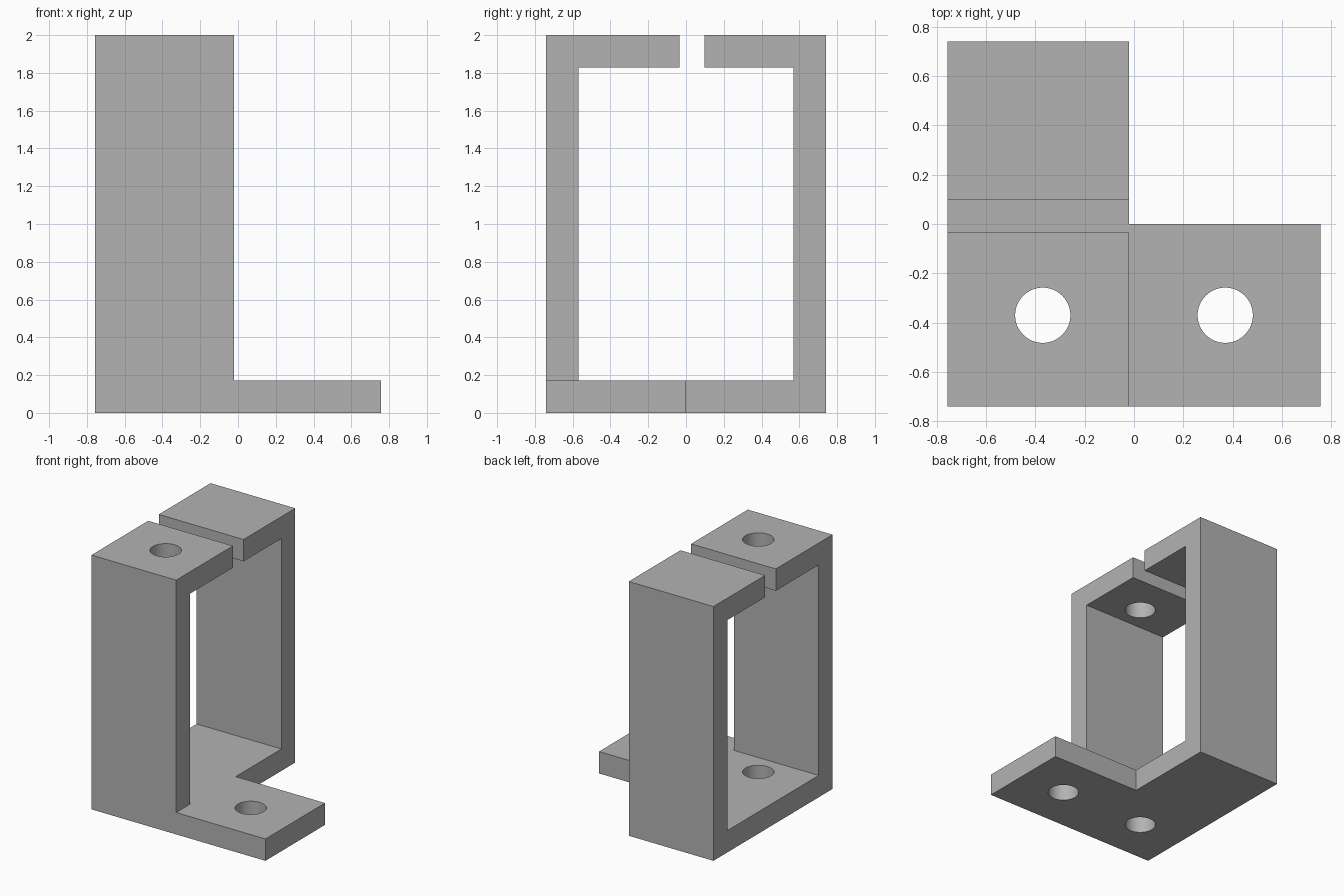
import bpy
import bmesh
from mathutils import Vector

if "Cube" in bpy.data.objects:
    bpy.data.objects.remove(bpy.data.objects["Cube"], do_unlink=True)

# Overall sizes
LEFT, RIGHT, TAB_END = -0.757, -0.02, 0.757
HALF, HEIGHT, WALL = 0.74, 2.0, 0.172
SLOT_FRONT, SLOT_BACK = -0.035, 0.097
HOLE_X, HOLE_Y, HOLE_R = 0.37, -0.37, 0.112

grey = bpy.data.materials.new("plain grey")
grey.use_nodes = True
colour = (0.45, 0.45, 0.45, 1)
grey.diffuse_color = colour
grey.node_tree.nodes["Principled BSDF"].inputs["Base Color"].default_value = colour


def extrude(name, points, direction):
    """Solid made by sweeping a closed outline along a direction."""
    bm = bmesh.new()
    face = bm.faces.new([bm.verts.new(p) for p in points])
    result = bmesh.ops.extrude_face_region(bm, geom=[face], use_keep_orig=True)
    moved = [g for g in result["geom"] if isinstance(g, bmesh.types.BMVert)]
    bmesh.ops.translate(bm, verts=moved, vec=Vector(direction))
    bmesh.ops.recalc_face_normals(bm, faces=bm.faces)
    mesh = bpy.data.meshes.new(name)
    bm.to_mesh(mesh)
    bm.free()
    mesh.materials.append(grey)
    obj = bpy.data.objects.new(name, mesh)
    bpy.context.collection.objects.link(obj)
    return obj


def combine(target, other, operation):
    """Apply a boolean and remove the helper solid."""
    mod = target.modifiers.new("combine", "BOOLEAN")
    mod.operation, mod.solver, mod.object = operation, "EXACT", other
    bpy.context.view_layer.objects.active = target
    bpy.ops.object.modifier_apply(modifier=mod.name)
    bpy.data.objects.remove(other, do_unlink=True)


# Open box frame: one bent-strip profile swept across the width
inner, ceiling = HALF - WALL, HEIGHT - WALL
profile = [
    (-HALF, 0), (HALF, 0), (HALF, HEIGHT), (SLOT_BACK, HEIGHT),
    (SLOT_BACK, ceiling), (inner, ceiling), (inner, WALL), (-inner, WALL),
    (-inner, ceiling), (SLOT_FRONT, ceiling), (SLOT_FRONT, HEIGHT), (-HALF, HEIGHT),
]
bracket = extrude("bracket", [(LEFT, y, z) for y, z in profile], (RIGHT - LEFT, 0, 0))

# Mounting tab beside the front half of the base
overlap = RIGHT - WALL
tab_plan = [(overlap, -HALF), (TAB_END, -HALF), (TAB_END, 0), (overlap, 0)]
tab = extrude("mounting_tab", [(x, y, 0) for x, y in tab_plan], (0, 0, WALL))
combine(bracket, tab, "UNION")

# Screw holes: one through flange and base, one through the tab
for x in (-HOLE_X, HOLE_X):
    bpy.ops.mesh.primitive_cylinder_add(
        vertices=64, radius=HOLE_R, depth=HEIGHT * 2, location=(x, HOLE_Y, HEIGHT / 2))
    cutter = bpy.context.object
    cutter.name = "hole_cutter"
    cutter.hide_render = True
    cutter.data.materials.append(grey)
    combine(bracket, cutter, "DIFFERENCE")

# Smooth hole walls, crisp edges elsewhere
bpy.ops.object.select_all(action="DESELECT")
bracket.select_set(True)
bpy.context.view_layer.objects.active = bracket
bpy.ops.object.shade_smooth_by_angle()
